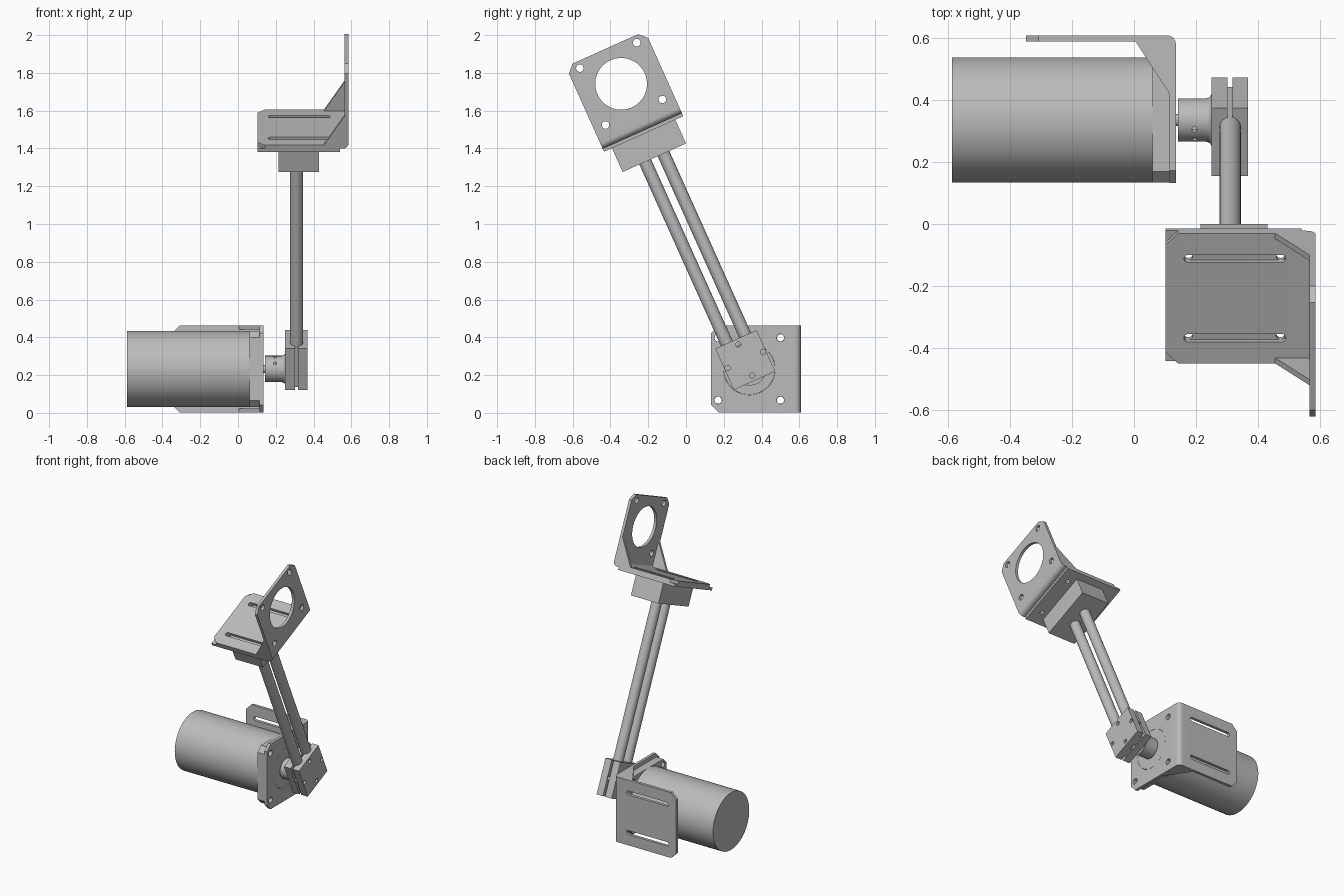
import bpy, bmesh
from math import sin, cos, pi, radians
from mathutils import Matrix, Vector

cube = bpy.data.objects.get("Cube")
if cube:
    bpy.data.objects.remove(cube)

GREY = (0.5, 0.5, 0.5, 1)
metal = bpy.data.materials.new("grey_metal")
metal.use_nodes = True
metal.diffuse_color = GREY
metal.node_tree.nodes["Principled BSDF"].inputs["Base Color"].default_value = GREY

TILT = radians(24.2)
AXIS = Vector((0, 0.335, 0.2325))      # motor axis, also the arm pivot
ARM = Matrix.Translation(AXIS) @ Matrix.Rotation(TILT, 4, 'X')
MOTOR = Matrix.Translation(AXIS)
REACH = 1.655                          # pivot to centre of the upper bracket face


# Outlines
def arc(cx, cy, r, start, end, n=32):
    return [(cx + r * cos(start + (end - start) * i / n),
             cy + r * sin(start + (end - start) * i / n)) for i in range(n + 1)]


def circle(cx, cy, r, n=48):
    return arc(cx, cy, r, 0, 2 * pi, n)[:-1]


def rect(x0, x1, y0, y1):
    return [(x0, y0), (x1, y0), (x1, y1), (x0, y1)]


def slot(x0, x1, y, r):
    return arc(x1, y, r, -pi / 2, pi / 2, 12) + arc(x0, y, r, pi / 2, 3 * pi / 2, 12)


# Solids
def add_prism(bm, outline, axis, lo, hi):
    place = {'X': lambda a, b, d: (d, a, b),
             'Y': lambda a, b, d: (a, d, b),
             'Z': lambda a, b, d: (a, b, d)}[axis]
    ends = [[bm.verts.new(place(a, b, d)) for a, b in outline] for d in (lo, hi)]
    bm.faces.new(ends[0][::-1])
    bm.faces.new(ends[1])
    n = len(outline)
    for i in range(n):
        j = (i + 1) % n
        bm.faces.new((ends[0][i], ends[0][j], ends[1][j], ends[1][i]))


def solid(*prisms):
    bm = bmesh.new()
    for p in prisms:
        add_prism(bm, *p)
    bmesh.ops.recalc_face_normals(bm, faces=bm.faces)
    return bm


def bevel_corners(bm, amount, test):
    edges = [e for e in bm.edges
             if test((e.verts[0].co + e.verts[1].co) / 2, e.verts[1].co - e.verts[0].co)]
    bmesh.ops.bevel(bm, geom=edges, offset=amount, segments=1, affect='EDGES')


def make(name, bm, matrix):
    mesh = bpy.data.meshes.new(name)
    bm.to_mesh(mesh)
    bm.free()
    ob = bpy.data.objects.new(name, mesh)
    bpy.context.collection.objects.link(ob)
    mesh.materials.append(metal)
    ob.matrix_world = matrix
    return ob


def activate(ob):
    bpy.ops.object.select_all(action='DESELECT')
    ob.select_set(True)
    bpy.context.view_layer.objects.active = ob


def cut(ob, *prisms):
    cutter = make("cutter", solid(*prisms), ob.matrix_world.copy())
    cutter.hide_render = True
    mod = ob.modifiers.new("cut", 'BOOLEAN')
    mod.object, mod.operation, mod.solver = cutter, 'DIFFERENCE', 'EXACT'
    activate(ob)
    bpy.ops.object.modifier_apply(modifier=mod.name)
    bpy.data.objects.remove(cutter)


def smooth(ob):
    activate(ob)
    bpy.ops.object.shade_smooth_by_angle(angle=radians(30))


SIGNS = (-1, 1)
HALF, THICK, LENGTH = 0.23, 0.02, 0.483
BASE, TOP = -0.273, 0.203
BOLTS = [(a * 0.165, b * 0.165) for a in SIGNS for b in SIGNS]


# Bent angle bracket: face across x, base along -x, gussets at both edges
def bracket(name, matrix):
    outer, inner = 0.03, 0.01
    profile = [(-LENGTH, BASE)] + arc(-outer, BASE + outer, outer, -pi / 2, 0, 8)
    profile += [(0, TOP), (-THICK, TOP)]
    profile += arc(-outer, BASE + outer, inner, 0, -pi / 2, 6)
    profile += [(-LENGTH, BASE + THICK)]
    bm = solid((profile, 'Y', -HALF, HALF))
    bevel_corners(bm, 0.04, lambda m, d: abs(m.y) > HALF - 0.001 and (
        (m.z > TOP - 0.001 and abs(d.x) > 0.01) or
        (m.x < 0.001 - LENGTH and abs(d.z) > 0.01)))
    ob = make(name, bm, matrix)
    cut(ob, (circle(0, 0, 0.137), 'X', -0.05, 0.05),
        *[(circle(a, b, 0.02, 20), 'X', -0.05, 0.05) for a, b in BOLTS],
        *[(slot(-0.41, -0.11, s * 0.14, 0.014), 'Z', BASE - 0.05, BASE + 0.05)
          for s in SIGNS])
    smooth(ob)
    web = [(-0.13, BASE + THICK), (-THICK, BASE + THICK), (-THICK, BASE + 0.19)]
    make(name + "_gussets", solid(*[(web, 'Y', s * HALF, s * (HALF - THICK))
                                    for s in SIGNS]), matrix)


bracket("motor_bracket", Matrix.Translation((0.135, AXIS.y, AXIS.z))
        @ Matrix.Rotation(pi / 2, 4, 'X'))
bracket("upper_bracket", ARM @ Matrix.Translation((0.585, 0, REACH)))

# Motor: body, square flange, locating boss and shaft
smooth(make("motor_body", solid((circle(0, 0, 0.202, 96), 'X', -0.587, 0.06)), MOTOR))
bm = solid((rect(-0.202, 0.202, -0.202, 0.202), 'X', 0.06, 0.115))
bevel_corners(bm, 0.036, lambda m, d: abs(d.x) > 0.01)
flange = make("motor_flange", bm, MOTOR)
cut(flange, *[(circle(a, b, 0.019, 20), 'X', 0, 0.2) for a, b in BOLTS])
smooth(flange)
smooth(make("motor_boss", solid((circle(0, 0, 0.136), 'X', 0.11, 0.1345)), MOTOR))
smooth(make("motor_shaft", solid((circle(0, 0, 0.02, 24), 'X', 0.13, 0.16)), MOTOR))

# Hub with a flared foot, lathed around the motor axis
bm = bmesh.new()
path = [(0.142, 0), (0.142, 0.07)] + [(x, r) for x, r in
                                      arc(0.232, 0.088, 0.018, -pi / 2, 0, 6)] + [(0.25, 0)]
verts = [bm.verts.new((x, r, 0)) for x, r in path]
edges = [bm.edges.new(pair) for pair in zip(verts, verts[1:])]
bmesh.ops.spin(bm, geom=verts + edges, cent=(0, 0, 0), axis=(1, 0, 0),
               angle=2 * pi, steps=48, use_merge=True)
bmesh.ops.remove_doubles(bm, verts=bm.verts, dist=0.0001)
bmesh.ops.recalc_face_normals(bm, faces=bm.faces)
hub = make("shaft_hub", bm, MOTOR)
cut(hub, (circle(0.195, -0.03, 0.008, 16), 'Z', 0.03, 0.1),
    (circle(0.195, 0.03, 0.008, 16), 'Y', -0.1, -0.03))
smooth(hub)

# Split clamp gripping the rods
MID = 0.31
for name, x0, x1 in (("inner_clamp", 0.25, 0.302), ("outer_clamp", 0.318, 0.367)):
    clamp = make(name, solid((rect(-0.12, 0.12, -0.068, 0.172), 'X', x0, x1)), ARM)
    cut(clamp, *[(circle(a, 0.052 + b, 0.014, 20), 'X', 0.2, 0.4)
                 for a, b in ((0.103, 0), (-0.103, 0), (0, 0.09), (0, -0.09))])
    smooth(clamp)

# Twin arm rods
for name, s in (("front_rod", -1), ("back_rod", 1)):
    smooth(make(name, solid((circle(MID, s * 0.053, 0.034, 32), 'Z', -0.067, 1.24)), ARM))

# Head block and mounting plate beneath the upper bracket
make("head_block", solid((rect(0.215, 0.43, -0.184, 0.184), 'Z', 1.226, 1.366)), ARM)
plate = make("mounting_plate",
             solid((rect(0.102, 0.54, -HALF, HALF), 'Z', 1.364, REACH + BASE)), ARM)
cut(plate, *[(circle(x, s * 0.14, 0.014, 20), 'Z', 1.3, 1.45)
             for x in (0.175, 0.472) for s in SIGNS])
smooth(plate)
